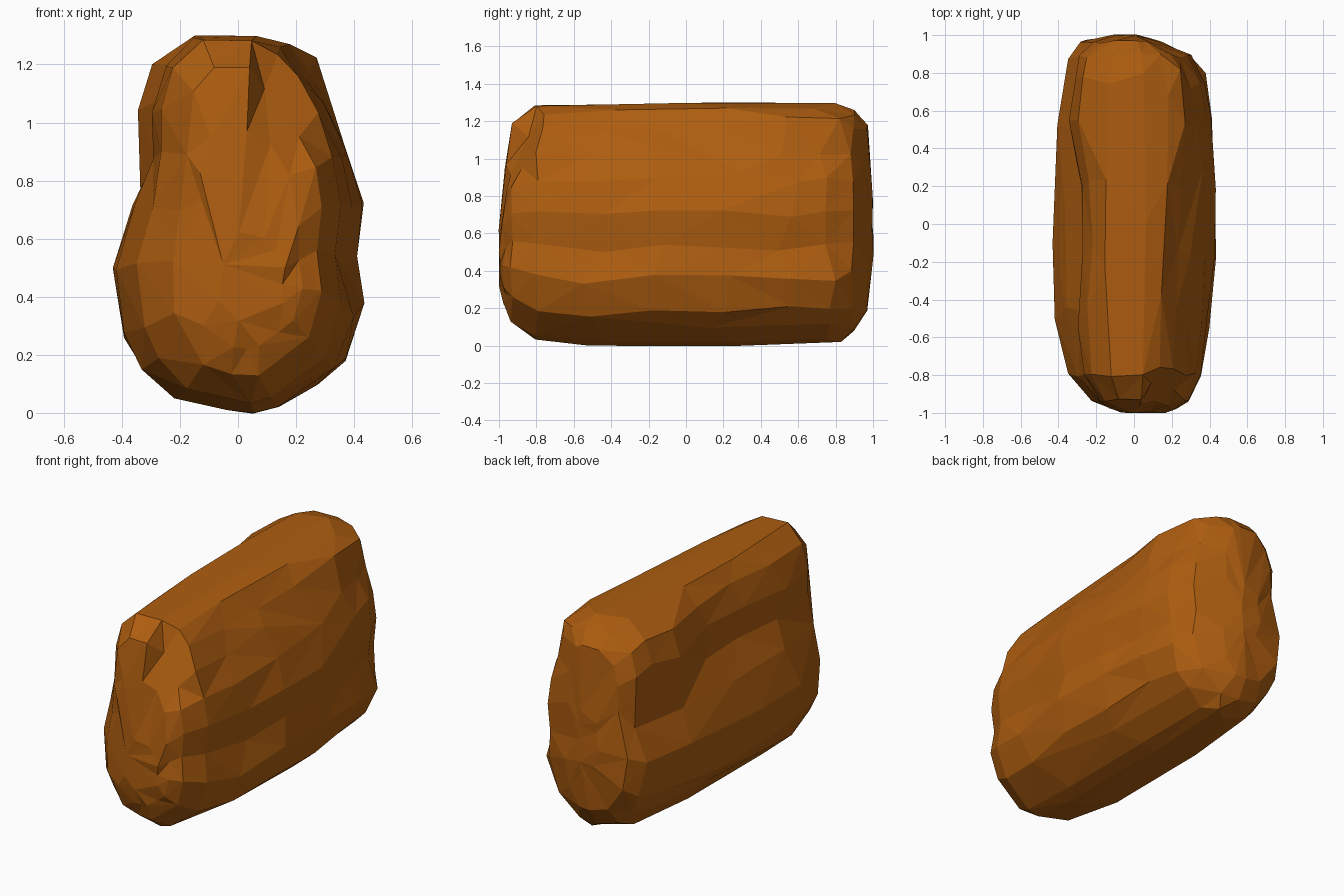
import bpy, bmesh, random
from mathutils import Vector

cube = bpy.data.objects.get("Cube")
if cube:
    bpy.data.objects.remove(cube, do_unlink=True)
random.seed(5)

# Orange-brown stone
stone = bpy.data.materials.new("burnt orange stone")
stone.use_nodes = True
colour = (0.42, 0.11, 0.005, 1)
stone.diffuse_color = colour
stone.node_tree.nodes["Principled BSDF"].inputs["Base Color"].default_value = colour

# Widest cross-section (x, z), anticlockwise from the bottom
section = [(0.06, 0), (0.14, 0.02), (0.27, 0.1), (0.37, 0.17), (0.435, 0.36), (0.41, 0.53),
           (0.435, 0.71), (0.405, 0.88), (0.35, 1.04), (0.285, 1.19), (0.2, 1.27), (0.06, 1.3),
           (-0.15, 1.3), (-0.28, 1.2), (-0.33, 1.05), (-0.33, 0.9), (-0.365, 0.7),
           (-0.435, 0.5), (-0.4, 0.27), (-0.34, 0.16), (-0.22, 0.05), (-0.04, 0.01)]

# Stations along the length: y, left x, right x, bottom z, top z
stations = [(-1.0, -0.07, 0.16, 0.32, 0.62), (-0.97, -0.17, 0.22, 0.22, 0.97),
            (-0.93, -0.235, 0.285, 0.125, 1.19), (-0.8, -0.345, 0.35, 0.035, 1.285),
            (-0.5, -0.415, 0.395, 0, 1.285), (-0.15, -0.43, 0.43, 0, 1.295),
            (0.22, -0.425, 0.43, 0, 1.3), (0.55, -0.4, 0.405, 0.01, 1.3),
            (0.77, -0.365, 0.375, 0.02, 1.295), (0.89, -0.33, 0.3, 0.07, 1.26),
            (0.965, -0.28, 0.14, 0.18, 1.18), (1.0, -0.12, 0.02, 0.42, 0.8)]

# Plane of the chip struck from the upper front corner
chip_point = Vector((0.2, -0.92, 0.88))
chip_normal = Vector((0.36, -0.8, 0.43)).normalized()


def shape_point(x, z, station):
    """Fit a section point to a station, with hand-hewn irregularity."""
    y, left, right, bottom, top = station
    side = 1 if x > 0 else -1
    x *= right / 0.43 if x > 0 else left / -0.43
    z = bottom + z / 1.3 * (top - bottom)
    if abs(y) < 0.79:
        y += random.uniform(-0.06, 0.06)
        if 0.12 < z < 1.2:
            z += random.uniform(-0.035, 0.035)
            x += side * random.uniform(-0.012, 0.004)
    else:
        y += random.uniform(-0.01, 0.01)
    if z > 0.75:
        if x < -0.15:
            # Shoulder at the back corner, hollow along the upper flank
            if 0.5 < y < 0.95:
                x -= 0.035
            else:
                x += 0.07 * max(0, 1 - abs(y + 0.05) / 0.6)
        elif x > 0.15:
            # Sloping shoulder on the opposite flank
            x -= 0.055 * max(0, 1 - abs(y + 0.2) / 0.7) * min(1, (z - 0.75) / 0.25)
    point = Vector((x, max(-1, min(1, y)), max(0, min(1.3, z))))
    # Flatten the struck corner onto its plane
    depth = (point - chip_point).dot(chip_normal)
    if x > 0.09 and z > 0.85 and y < -0.6 and depth > 0:
        point -= chip_normal * depth
    return point


# Skin the stations into one faceted body
bm = bmesh.new()
rings = [[bm.verts.new(shape_point(x, z, s)) for x, z in section] for s in stations]
count = len(section)
for a, b in zip(rings, rings[1:]):
    for i in range(count):
        j = (i + 1) % count
        bm.faces.new((a[i], a[j], b[j], b[i]))
bm.faces.new(list(reversed(rings[0])))
bm.faces.new(rings[-1])
bmesh.ops.recalc_face_normals(bm, faces=bm.faces)
bmesh.ops.triangulate(bm, faces=bm.faces[:], quad_method='SHORT_EDGE')

mesh = bpy.data.meshes.new("rock_body")
bm.to_mesh(mesh)
bm.free()
mesh.materials.append(stone)
rock = bpy.data.objects.new("rock_body", mesh)
bpy.context.collection.objects.link(rock)

# Merge small facets into broader chiselled planes
chisel = rock.modifiers.new("chisel", 'DECIMATE')
chisel.ratio = 0.7
